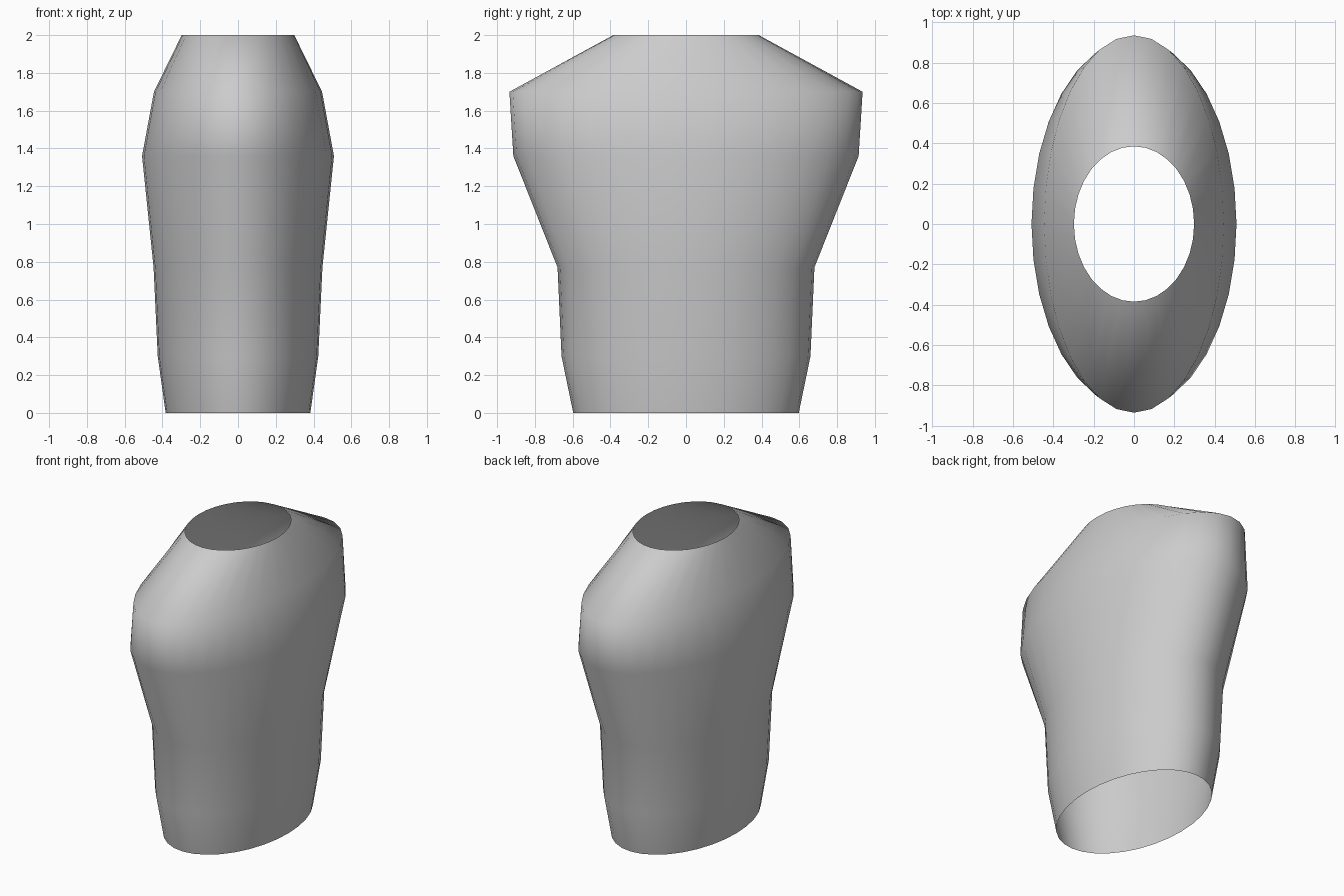
import bpy, bmesh
from math import sin, cos, pi

if "Cube" in bpy.data.objects:
    bpy.data.objects.remove(bpy.data.objects["Cube"])

SIDES = 32
# torso cross-sections: height, half width in x, half width in y
RINGS = [
    (0.00, 0.383, 0.597),
    (0.30, 0.425, 0.659),
    (0.77, 0.447, 0.680),
    (1.36, 0.508, 0.914),
    (1.70, 0.445, 0.935),
    (2.00, 0.298, 0.385),
]

# Open-ended shell lofted through the elliptical rings
bm = bmesh.new()
loops = [[bm.verts.new((rx * cos(2 * pi * i / SIDES), ry * sin(2 * pi * i / SIDES), z))
          for i in range(SIDES)] for z, rx, ry in RINGS]
for low, high in zip(loops, loops[1:]):
    for i in range(SIDES):
        j = (i + 1) % SIDES
        face = bm.faces.new((low[i], low[j], high[j], high[i]))
        face.smooth = True

mesh = bpy.data.meshes.new("torso_shell")
bm.to_mesh(mesh)
bm.free()
torso = bpy.data.objects.new("torso_shell", mesh)
bpy.context.collection.objects.link(torso)
